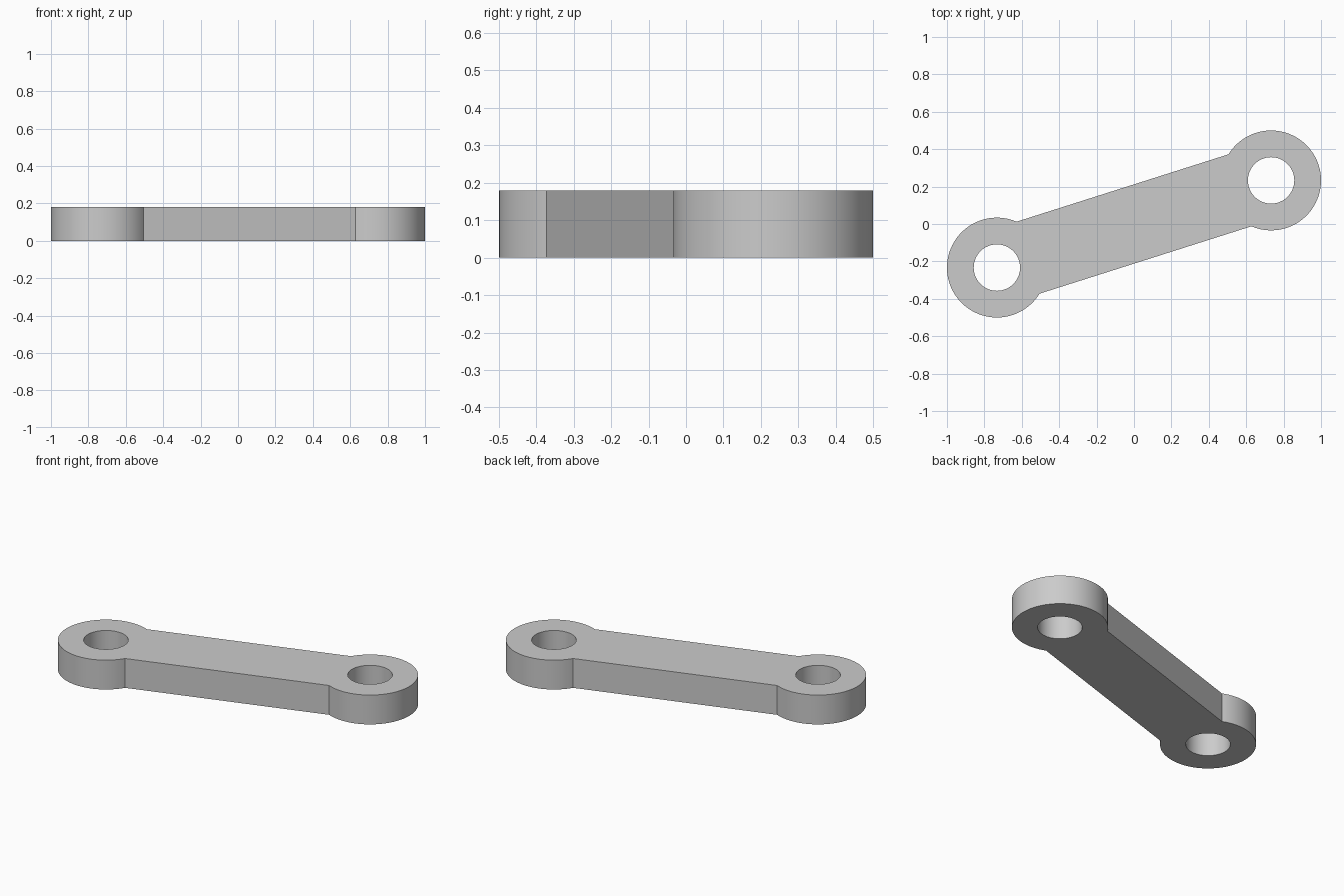
import bpy
import bmesh
from math import asin, atan2, cos, sin, pi, radians

cube = bpy.data.objects.get("Cube")
if cube:
    bpy.data.objects.remove(cube)

CENTRE = (0.733, 0.233)      # right-hand eye; the other is its opposite
OUTER, BORE, HALF_WIDTH, HEIGHT = 0.267, 0.124, 0.202, 0.18
TILT = atan2(CENTRE[1], CENTRE[0])


def arc(side, radius, start, end, steps):
    """Points on an arc about one eye; angles are measured from the link axis."""
    points = []
    for i in range(steps + 1):
        a = TILT + start + (end - start) * i / steps
        points.append((side * (CENTRE[0] + radius * cos(a)),
                       side * (CENTRE[1] + radius * sin(a))))
    return points


def add_loop(curve, points):
    spline = curve.splines.new("POLY")
    spline.points.add(len(points) - 1)
    for target, (x, y) in zip(spline.points, points):
        target.co = (x, y, 0, 1)
    spline.use_cyclic_u = True


# Plate outline: two round eyes joined by a straight bar, with a bore in each
sweep = pi - asin(HALF_WIDTH / OUTER)
curve = bpy.data.curves.new("link_profile", "CURVE")
curve.dimensions = "2D"
curve.fill_mode = "BOTH"
curve.extrude = HEIGHT / 2
add_loop(curve, arc(1, OUTER, -sweep, sweep, 72) + arc(-1, OUTER, -sweep, sweep, 72))
for side in (1, -1):
    add_loop(curve, arc(side, BORE, 0, 2 * pi, 64)[:-1])

# Turn the profile into one welded solid
profile = bpy.data.objects.new("link_profile", curve)
bpy.context.collection.objects.link(profile)
depsgraph = bpy.context.evaluated_depsgraph_get()
mesh = bpy.data.meshes.new_from_object(profile.evaluated_get(depsgraph))
bpy.data.objects.remove(profile)
mesh.name = "link_arm"

bm = bmesh.new()
bm.from_mesh(mesh)
bmesh.ops.remove_doubles(bm, verts=bm.verts, dist=0.0001)
bmesh.ops.translate(bm, verts=bm.verts, vec=(0, 0, HEIGHT / 2))
bmesh.ops.recalc_face_normals(bm, faces=bm.faces)
bm.to_mesh(mesh)
bm.free()

link_arm = bpy.data.objects.new("link_arm", mesh)
bpy.context.collection.objects.link(link_arm)

# Plain grey metal
grey = bpy.data.materials.new("plain_grey")
grey.use_nodes = True
colour = (0.6, 0.6, 0.6, 1)
grey.diffuse_color = colour
grey.node_tree.nodes["Principled BSDF"].inputs["Base Color"].default_value = colour
mesh.materials.clear()
mesh.materials.append(grey)

# Smooth round walls, crisp rims
bpy.ops.object.select_all(action="DESELECT")
link_arm.select_set(True)
bpy.context.view_layer.objects.active = link_arm
bpy.ops.object.shade_smooth_by_angle(angle=radians(30))
